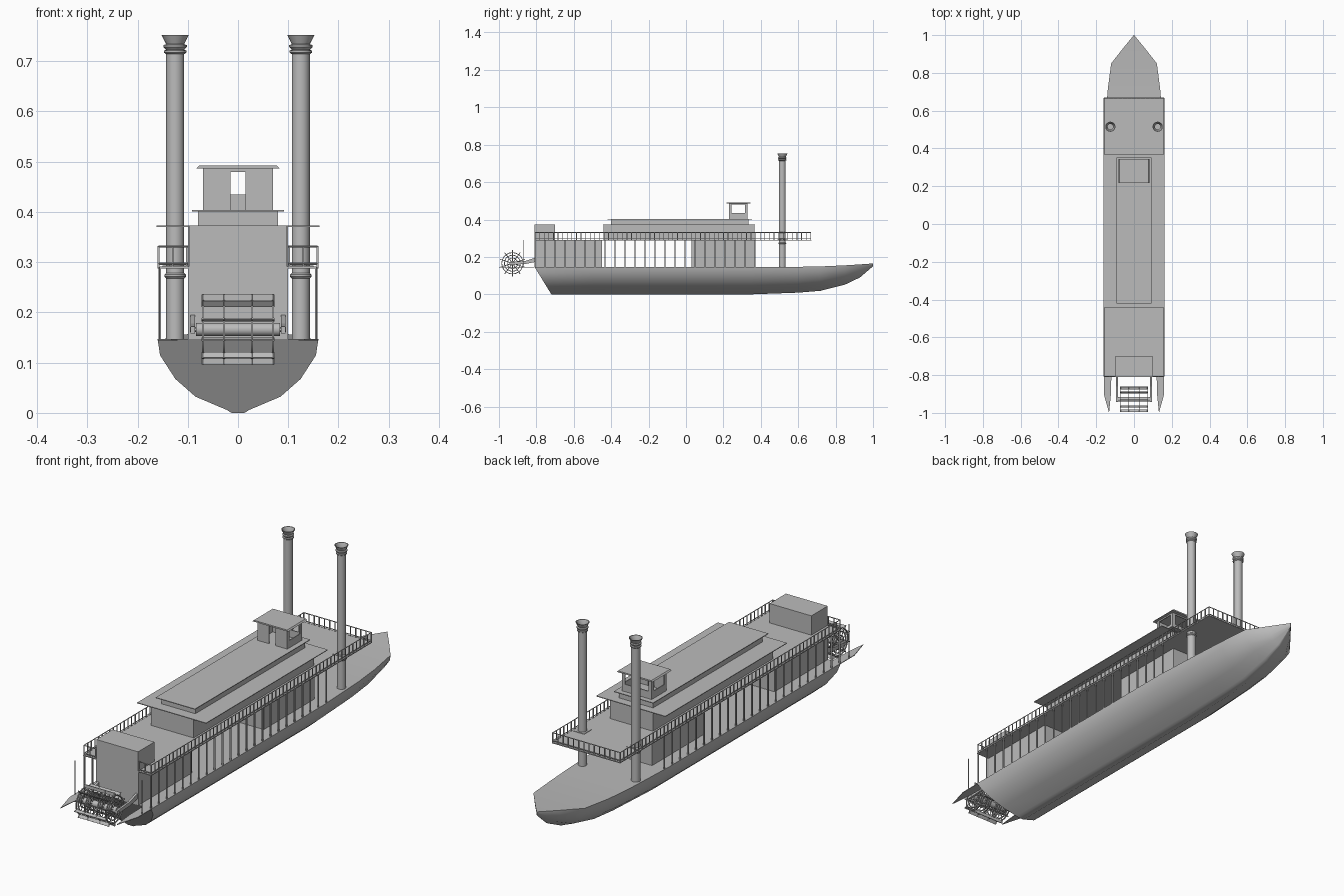
import bpy, bmesh, math
from mathutils import Vector, Matrix

cube = bpy.data.objects.get("Cube")
if cube:
    bpy.data.objects.remove(cube)

grey = bpy.data.materials.new("plain grey")
grey.use_nodes = True
COLOUR = (0.5, 0.5, 0.5, 1)
grey.diffuse_color = COLOUR
grey.node_tree.nodes["Principled BSDF"].inputs["Base Color"].default_value = COLOUR

DECK, UPPER, EDGE = 0.147, 0.29, 0.158
STERN, FRONT = -0.81, 0.67


def finish(name, bm, smooth=False):
    bmesh.ops.recalc_face_normals(bm, faces=bm.faces)
    mesh = bpy.data.meshes.new(name)
    bm.to_mesh(mesh)
    bm.free()
    mesh.materials.append(grey)
    ob = bpy.data.objects.new(name, mesh)
    bpy.context.collection.objects.link(ob)
    if smooth:
        bpy.ops.object.select_all(action='DESELECT')
        ob.select_set(True)
        bpy.context.view_layer.objects.active = ob
        bpy.ops.object.shade_smooth_by_angle(angle=math.radians(35))
    return ob


def add_box(bm, x0, x1, y0, y1, z0, z1):
    m = Matrix.Translation(((x0 + x1) / 2, (y0 + y1) / 2, (z0 + z1) / 2))
    m = m @ Matrix.Diagonal((x1 - x0, y1 - y0, z1 - z0, 1))
    bmesh.ops.create_cube(bm, size=1, matrix=m)


def box(name, half, y0, y1, z0, z1):
    bm = bmesh.new()
    add_box(bm, -half, half, y0, y1, z0, z1)
    return finish(name, bm)


def add_rod(bm, a, b, r, sides=6):
    a, b = Vector(a), Vector(b)
    d = b - a
    m = Matrix.Translation((a + b) / 2) @ d.to_track_quat('Z', 'Y').to_matrix().to_4x4()
    bmesh.ops.create_cone(bm, cap_ends=True, segments=sides, radius1=r, radius2=r,
                          depth=d.length, matrix=m)


def add_lathe(bm, profile, matrix, sides=16, closed=False):
    rings = [[bm.verts.new(matrix @ Vector((r * math.cos(t), r * math.sin(t), z)))
              for t in (math.tau * i / sides for i in range(sides))] for r, z in profile]
    pairs = list(zip(rings, rings[1:]))
    if closed:
        pairs.append((rings[-1], rings[0]))
    for p, q in pairs:
        for i in range(sides):
            j = (i + 1) % sides
            bm.faces.new((p[i], p[j], q[j], q[i]))


# Hull lofted from sections: y, half width, bottom, top
section = [(1, 1), (0.97, 0.78), (0.78, 0.46), (0.53, 0.22), (0.14, 0.04), (0.08, 0)]
section += [(-u, t) for u, t in reversed(section)]
stations = [(STERN, 0.16, 0, DECK), (-0.5, 0.16, 0, DECK), (0.35, 0.16, 0, DECK),
            (0.6, 0.148, 0.009, DECK), (0.72, 0.138, 0.019, 0.149),
            (0.85, 0.121, 0.052, 0.155), (0.93, 0.058, 0.09, 0.16), (1, 0.001, 0.15, 0.165)]
bm = bmesh.new()
rows = []
for y, w, zb, zt in stations:
    rake = 0.09 if y == STERN else 0
    rows.append([bm.verts.new((u * w, y + rake * (1 - t), zb + t * (zt - zb))) for u, t in section])
for p, q in zip(rows, rows[1:]):
    for i in range(len(p)):
        j = (i + 1) % len(p)
        bm.faces.new((p[i], p[j], q[j], q[i]))
bm.faces.new(rows[0])
bm.faces.new(rows[-1])
finish("hull", bm, True)

# Pointed outriggers beside the paddle wheel
bm = bmesh.new()
for s in (-1, 1):
    outline = [(0.16, STERN), (0.16, -0.9), (0.132, -1), (0.122, -0.9), (0.12, STERN)]
    face = bm.faces.new([bm.verts.new((s * x, y, DECK - 0.003)) for x, y in outline])
    ext = bmesh.ops.extrude_face_region(bm, geom=[face])
    bmesh.ops.translate(bm, vec=(0, 0, 0.003),
                        verts=[v for v in ext["geom"] if isinstance(v, bmesh.types.BMVert)])
    add_rod(bm, (s * 0.157, -0.868, DECK), (s * 0.157, -0.868, UPPER), 0.002)
finish("stern_outriggers", bm)

# Cabins, decks and roofs
box("stern_cabin", 0.1, STERN, -0.45, DECK, UPPER)
box("forward_cabin", 0.1, 0.03, 0.37, DECK, UPPER)
box("upper_deck", 0.16, STERN, FRONT, UPPER - 0.003, UPPER + 0.001)
box("stern_upper_cabin", 0.098, STERN, -0.7, UPPER, 0.373)
box("upper_house", 0.1, -0.44, 0.365, UPPER, 0.371)
box("upper_house_roof", 0.162, -0.445, 0.37, 0.37, 0.373)
box("skylight_house", 0.08, -0.4, 0.335, 0.373, 0.402)
box("skylight_roof", 0.092, -0.42, 0.352, 0.401, 0.404)

# Pilothouse with window openings on all sides
bm = bmesh.new()
Z0, ZS, ZT, ZR = 0.404, 0.435, 0.48, 0.486
PW, PB, PF, TH = 0.07, 0.23, 0.33, 0.004
for s in (-1, 1):
    a, b = sorted((s * PW, s * (PW - TH)))
    add_box(bm, a, b, PB, PF, Z0, ZS)
    add_box(bm, a, b, PB, PF, ZT, ZR)
    add_box(bm, a, b, PB, PB + 0.014, ZS, ZT)
    add_box(bm, a, b, PF - 0.014, PF, ZS, ZT)
    a, b = sorted((s * PW, s * 0.015))
    add_box(bm, a, b, PB, PB + TH, Z0, ZT)
    a, b = sorted((s * PW, s * 0.055))
    add_box(bm, a, b, PF - TH, PF, ZS, ZT)
add_box(bm, -PW, PW, PF - TH, PF, Z0, ZS)
for y in (PB, PF - TH):
    add_box(bm, -PW, PW, y, y + TH, ZT, ZR)
finish("pilothouse", bm)
bm = bmesh.new()
add_box(bm, -0.083, 0.083, 0.217, 0.345, ZR, 0.492)
top = [v for v in bm.verts if v.co.z > 0.49]
bmesh.ops.scale(bm, vec=(0.94, 1, 1), verts=top)
finish("pilothouse_roof", bm)

# Side posts holding the upper deck
bm = bmesh.new()
count = 22
for i in range(count + 1):
    y = STERN + 0.003 + i * (0.366 - STERN) / count
    for s in (-1, 1):
        add_box(bm, s * 0.156 - 0.0025, s * 0.156 + 0.0025, y - 0.0025, y + 0.0025, DECK, UPPER)
finish("deck_posts", bm)

# Railings round the upper deck
bm = bmesh.new()


def railing(a, b, step=0.0245):
    a, b = Vector(a), Vector(b)
    n = max(1, round((b - a).length / step))
    for h in (0.007, 0.041):
        lift = Vector((0, 0, UPPER + h))
        add_rod(bm, a + lift, b + lift, 0.0022, 4)
    for i in range(n + 1):
        p = a.lerp(b, i / n)
        add_box(bm, p.x - 0.0018, p.x + 0.0018, p.y - 0.0018, p.y + 0.0018, UPPER, UPPER + 0.042)


for s in (-1, 1):
    railing((s * EDGE, STERN + 0.003, 0), (s * EDGE, FRONT - 0.003, 0))
    railing((s * 0.102, STERN + 0.003, 0), (s * EDGE, STERN + 0.003, 0), 0.028)
railing((-EDGE, FRONT - 0.003, 0), (EDGE, FRONT - 0.003, 0))
finish("railings", bm)

# Chimneys with flared hollow crowns
for side, s in (("left", 1), ("right", -1)):
    bm = bmesh.new()
    profile = [(0.018, DECK), (0.018, 0.268), (0.021, 0.271), (0.021, 0.275), (0.018, 0.278),
               (0.018, 0.714), (0.022, 0.717), (0.022, 0.721), (0.018, 0.723), (0.023, 0.728),
               (0.023, 0.732), (0.018, 0.734), (0.027, 0.752), (0.024, 0.752), (0.015, 0.73),
               (0.015, 0.6), (0.0005, 0.6)]
    add_lathe(bm, profile, Matrix.Translation((s * 0.125, 0.515, 0)))
    finish(side + "_chimney", bm, True)
    bm = bmesh.new()
    add_box(bm, s * 0.125 - 0.025, s * 0.125 + 0.025, 0.49, 0.54, UPPER, UPPER + 0.003)
    finish(side + "_chimney_collar", bm)

# Paddle wheel: hoops, spokes, blades and axle
bm = bmesh.new()
WY, WZ, SPOKES = -0.928, 0.166, 10
hub = Matrix.Translation((0, WY, WZ)) @ Matrix.Rotation(math.pi / 2, 4, 'Y')
for x in (-0.07, -0.028, 0.028, 0.07):
    for r in (0.028, 0.043, 0.057):
        profile = [(r - 0.002, x - 0.002), (r + 0.002, x - 0.002),
                   (r + 0.002, x + 0.002), (r - 0.002, x + 0.002)]
        add_lathe(bm, profile, hub, 20, True)
    for i in range(SPOKES):
        t = math.tau * (i + 0.5) / SPOKES
        add_rod(bm, (x, WY, WZ), (x, WY + 0.071 * math.cos(t), WZ + 0.071 * math.sin(t)), 0.002, 4)
for i in range(SPOKES):
    t = math.tau * (i + 0.5) / SPOKES
    m = Matrix.Translation((0, WY, WZ)) @ Matrix.Rotation(t, 4, 'X')
    m = m @ Matrix.Translation((0, 0.063, 0)) @ Matrix.Diagonal((0.146, 0.014, 0.003, 1))
    bmesh.ops.create_cube(bm, size=1, matrix=m)
add_rod(bm, (-0.084, WY, WZ), (0.084, WY, WZ), 0.013, 16)
add_rod(bm, (-0.096, WY, WZ), (0.096, WY, WZ), 0.005, 10)
finish("paddle_wheel", bm, True)

# Arms carrying the wheel
bm = bmesh.new()
for s in (-1, 1):
    path = [(STERN, 0.195), (-0.86, 0.178), (WY - 0.015, 0.172),
            (WY - 0.015, 0.158), (-0.86, 0.162), (STERN, 0.172)]
    face = bm.faces.new([bm.verts.new((s * 0.086, y, z)) for y, z in path])
    ext = bmesh.ops.extrude_face_region(bm, geom=[face])
    bmesh.ops.translate(bm, vec=(s * 0.009, 0, 0),
                        verts=[v for v in ext["geom"] if isinstance(v, bmesh.types.BMVert)])
finish("wheel_arms", bm)
